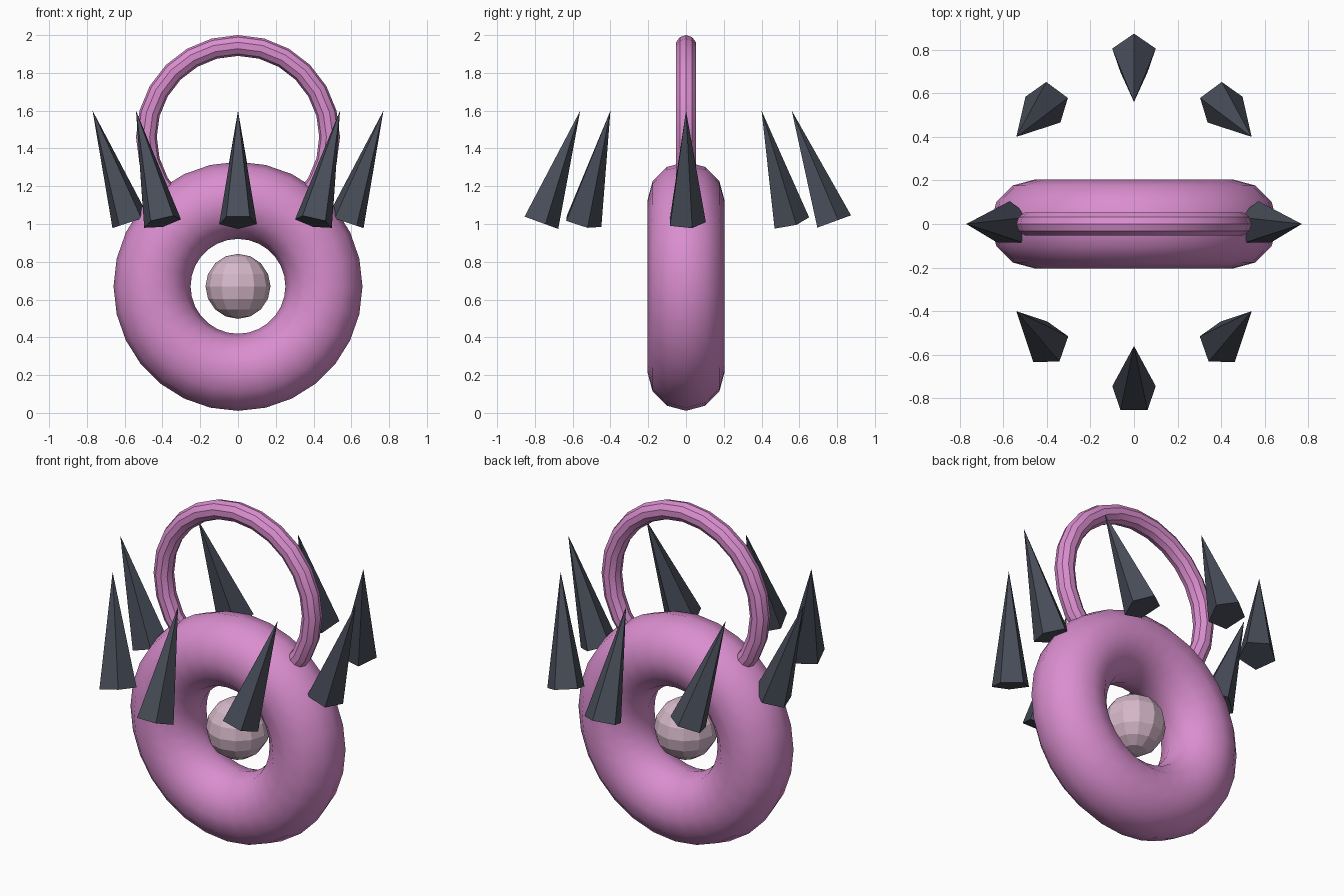
import bpy
import math
from mathutils import Vector

cube = bpy.data.objects.get("Cube")
if cube:
    bpy.data.objects.remove(cube, do_unlink=True)


def material(name, colour):
    mat = bpy.data.materials.new(name)
    mat.use_nodes = True
    mat.diffuse_color = (*colour, 1)
    bsdf = next(n for n in mat.node_tree.nodes if n.type == "BSDF_PRINCIPLED")
    bsdf.inputs["Base Color"].default_value = (*colour, 1)
    return mat


PINK = material("orchid pink", (0.70, 0.27, 0.62))
PALE = material("pale mauve", (0.67, 0.48, 0.58))
SLATE = material("dark slate", (0.065, 0.075, 0.10))


def finish(name, mat, smooth_angle=None):
    obj = bpy.context.object
    obj.name = name
    obj.data.name = name
    obj.data.materials.append(mat)
    if smooth_angle:
        bpy.ops.object.shade_smooth_by_angle(angle=math.radians(smooth_angle))
    return obj


def upright_ring(name, height, major, minor, segments, sides):
    bpy.ops.mesh.primitive_torus_add(
        major_radius=major, minor_radius=minor,
        major_segments=segments, minor_segments=sides,
        location=(0, 0, height), rotation=(math.pi / 2, 0, 0))
    finish(name, PINK, 35)


def spike(name, base, tip):
    # five-sided cone whose axis runs from base centre to tip
    base, tip = Vector(base), Vector(tip)
    axis = tip - base
    turn = Vector((0, 0, 1)).rotation_difference(axis)
    bpy.ops.mesh.primitive_cone_add(
        vertices=5, radius1=0.105, radius2=0, depth=axis.length,
        location=(base + tip) / 2, rotation=turn.to_euler())
    finish(name, SLATE)


# Thick body ring and the thin handle ring sunk into its top
upright_ring("body_ring", 0.67, 0.455, 0.204, 28, 12)
upright_ring("handle_ring", 1.46, 0.485, 0.055, 24, 10)

# Ball floating in the hole
bpy.ops.mesh.primitive_uv_sphere_add(
    segments=12, ring_count=8, radius=0.172, location=(0, 0, 0.67))
finish("centre_ball", PALE)

# Crown of floating spikes: sides lean out, front and back lean in
BASE_Z, TIP_Z = 1.01, 1.6
for side, s in (("left", 1), ("right", -1)):
    spike(f"spike_{side}", (s * 0.57, 0, BASE_Z), (s * 0.77, 0, TIP_Z))
    for end, e in (("front", -1), ("back", 1)):
        spike(f"spike_{end}_{side}",
              (s * 0.40, e * 0.55, BASE_Z), (s * 0.54, e * 0.40, TIP_Z))
for end, e in (("front", -1), ("back", 1)):
    spike(f"spike_{end}", (0, e * 0.775, BASE_Z), (0, e * 0.56, TIP_Z))
